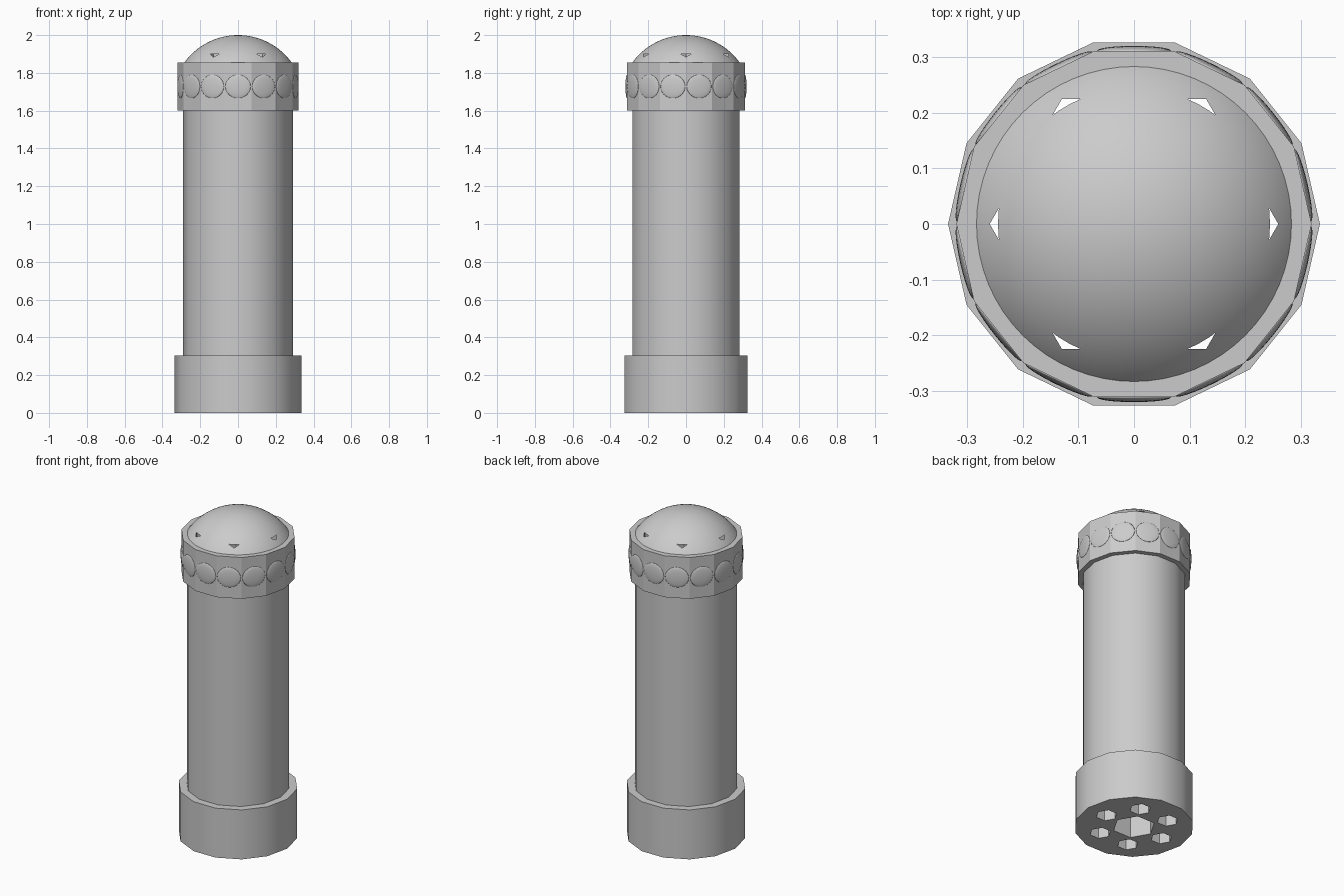
import bpy
import math

cube = bpy.data.objects.get("Cube")
if cube:
    bpy.data.objects.remove(cube, do_unlink=True)

SIDES = 14
STEP = 2 * math.pi / SIDES

grey = bpy.data.materials.new("light_grey")
colour = (0.6, 0.6, 0.6, 1)
grey.diffuse_color = colour
grey.use_nodes = True
grey.node_tree.nodes["Principled BSDF"].inputs["Base Color"].default_value = colour


def prism(name, radius, bottom, top, sides=SIDES, x=0, y=0):
    """Upright prism with one corner on +x."""
    bpy.ops.mesh.primitive_cylinder_add(
        vertices=sides, radius=radius, depth=top - bottom,
        location=(x, y, (bottom + top) / 2),
        rotation=(0, 0, math.pi / 2))
    obj = bpy.context.object
    obj.name = name
    obj.data.materials.append(grey)
    bpy.ops.object.transform_apply(location=True, rotation=True, scale=True)
    return obj


def select(obj):
    bpy.ops.object.select_all(action='DESELECT')
    obj.select_set(True)
    bpy.context.view_layer.objects.active = obj


def cut(obj, cutter, operation='DIFFERENCE'):
    select(obj)
    mod = obj.modifiers.new("cut", 'BOOLEAN')
    mod.operation = operation
    mod.solver = 'EXACT'
    mod.object = cutter
    bpy.ops.object.modifier_apply(modifier=mod.name)


# Stacked shaft parts
base = prism("base", 0.335, 0, 0.305)
shaft = prism("shaft", 0.29, 0.305, 1.6)
collar = prism("collar", 0.32, 1.6, 1.855)

# Domed cap: the top slice of a sphere
rim, rise = 0.284, 0.145
ball = (rim ** 2 + rise ** 2) / (2 * rise)
bpy.ops.mesh.primitive_uv_sphere_add(
    segments=64, ring_count=48, radius=ball, location=(0, 0, 2 - ball))
dome = bpy.context.object
dome.name = "dome"
dome.data.materials.append(grey)
bpy.ops.object.transform_apply(location=True, rotation=True, scale=True)
slab = prism("dome_slice", 1, 1.855, 3)
cut(dome, slab, 'INTERSECT')
bpy.data.objects.remove(slab, do_unlink=True)

# Hexagonal bores rising from the underside
bores = [prism("centre_bore", 0.12, -0.1, 1.9, 6)]
for i in range(6):
    a = i * math.pi / 3
    bores.append(prism("bore", 0.06, -0.1, 1.9, 6,
                       0.2 * math.cos(a), 0.2 * math.sin(a)))
for part in (base, shaft, collar, dome):
    for bore in bores:
        cut(part, bore)
for bore in bores:
    bpy.data.objects.remove(bore, do_unlink=True)

# Shading: faceted collar, smooth elsewhere
for part in (base, shaft, dome):
    select(part)
    bpy.ops.object.shade_smooth_by_angle(angle=math.radians(30))

# Shallow oval studs, one on each collar face
apothem = 0.32 * math.cos(STEP / 2)
for i in range(SIDES):
    a = (i + 0.5) * STEP
    bpy.ops.mesh.primitive_uv_sphere_add(
        segments=24, ring_count=12, radius=1,
        location=(apothem * math.cos(a), apothem * math.sin(a), 1.728),
        rotation=(0, 0, a))
    stud = bpy.context.object
    stud.name = f"collar_stud_{i + 1}"
    stud.scale = (0.009, 0.067, 0.062)
    stud.data.materials.append(grey)
    bpy.ops.object.shade_smooth()
